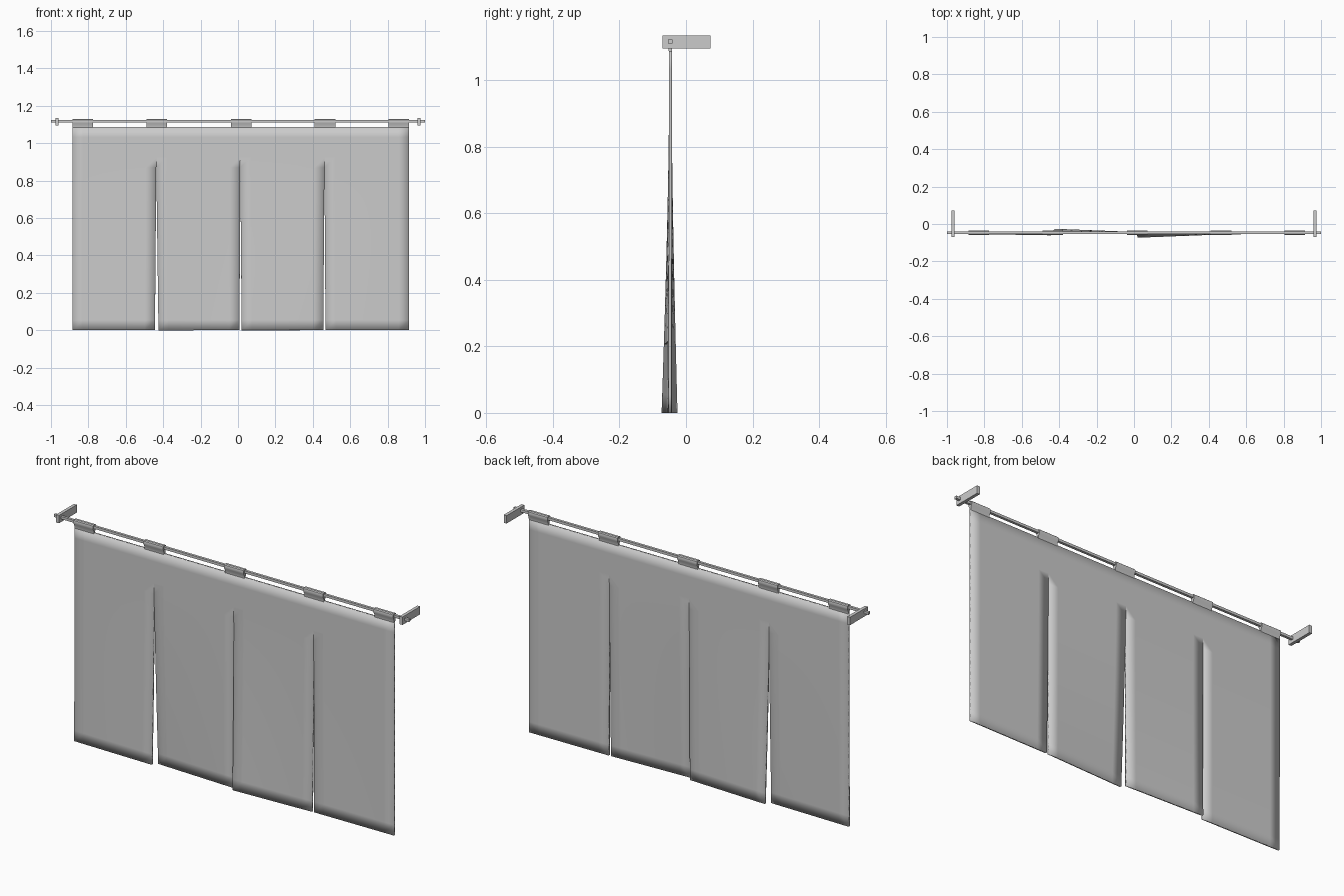
import bpy, bmesh

cube = bpy.data.objects.get("Cube")
if cube:
    bpy.data.objects.remove(cube)

grey = bpy.data.materials.new("plain grey")
grey.use_nodes = True
COLOUR = (0.6, 0.6, 0.6, 1)
grey.diffuse_color = COLOUR
grey.node_tree.nodes["Principled BSDF"].inputs["Base Color"].default_value = COLOUR

ROD_Y, ROD_Z = -0.047, 1.117
CLOTH_TOP = 1.087


def finish(bm, name, smooth=False):
    bmesh.ops.recalc_face_normals(bm, faces=bm.faces)
    mesh = bpy.data.meshes.new(name)
    bm.to_mesh(mesh)
    bm.free()
    obj = bpy.data.objects.new(name, mesh)
    bpy.context.collection.objects.link(obj)
    mesh.materials.append(grey)
    if smooth:
        bpy.ops.object.select_all(action="DESELECT")
        obj.select_set(True)
        bpy.context.view_layer.objects.active = obj
        bpy.ops.object.shade_smooth_by_angle()
    return obj


def box(name, low, high):
    bm = bmesh.new()
    bmesh.ops.create_cube(bm, size=1)
    for v in bm.verts:
        v.co = [a + (b - a) * (c + 0.5) for a, b, c in zip(low, high, v.co)]
    return finish(bm, name)


# Rod and its two wall brackets
R = 0.0065
box("rod", (-1, ROD_Y - R, ROD_Z - R), (1, ROD_Y + R, ROD_Z + R))
for side, s in (("left", 1), ("right", -1)):
    box(side + "_bracket", (s * 0.967 - 0.008, -0.07, 1.095),
        (s * 0.967 + 0.008, 0.073, 1.135))

# Curtain: four panels joined above the slits, each swaying at the hem
# Per panel: top x range, hem x range, hem y at both edges
PANELS = [
    (-0.885, -0.437, -0.885, -0.444, -0.049, -0.056),
    (-0.437, 0.012, -0.425, 0.008, -0.030, -0.047),
    (0.012, 0.462, 0.020, 0.456, -0.069, -0.052),
    (0.462, 0.915, 0.468, 0.915, -0.051, -0.048),
]
SLIT_TOP = 0.88
COLS, ROWS = 8, 20

bm = bmesh.new()
for x0, x1, hem0, hem1, y0, y1 in PANELS:
    grid = []
    for r in range(ROWS + 1):
        z = CLOTH_TOP * r / ROWS
        sway = max(0, 1 - z / SLIT_TOP)
        left, right = x0 + (hem0 - x0) * sway, x1 + (hem1 - x1) * sway
        row = []
        for c in range(COLS + 1):
            u = c / COLS
            y = ROD_Y + (y0 + (y1 - y0) * u - ROD_Y) * sway ** 1.4
            row.append(bm.verts.new((left + (right - left) * u, y, z)))
        grid.append(row)
    for a, b in zip(grid, grid[1:]):
        for c in range(COLS):
            bm.faces.new((a[c], a[c + 1], b[c + 1], b[c]))
bmesh.ops.remove_doubles(bm, verts=bm.verts, dist=0.0001)
curtain = finish(bm, "curtain", smooth=True)
solid = curtain.modifiers.new("cloth thickness", "SOLIDIFY")
solid.thickness = 0.009
solid.offset = 0

# Hanging loops wrapped over the rod
HALF_PROFILE = [(0.0045, CLOTH_TOP - 0.004), (0.0055, 1.097), (0.011, 1.107),
                (0.0125, 1.117), (0.011, 1.125), (0.006, 1.129)]
profile = HALF_PROFILE + [(-y, z) for y, z in reversed(HALF_PROFILE)]
for i, x in enumerate((-0.83, -0.435, 0.018, 0.465, 0.86)):
    bm = bmesh.new()
    ends = [[bm.verts.new((x + dx, ROD_Y + y, z)) for y, z in profile]
            for dx in (-0.055, 0.055)]
    for ring in ends:
        bm.faces.new(ring)
    n = len(profile)
    for k in range(n):
        m = (k + 1) % n
        bm.faces.new((ends[0][k], ends[0][m], ends[1][m], ends[1][k]))
    finish(bm, f"hanging_loop_{i + 1}", smooth=True)
